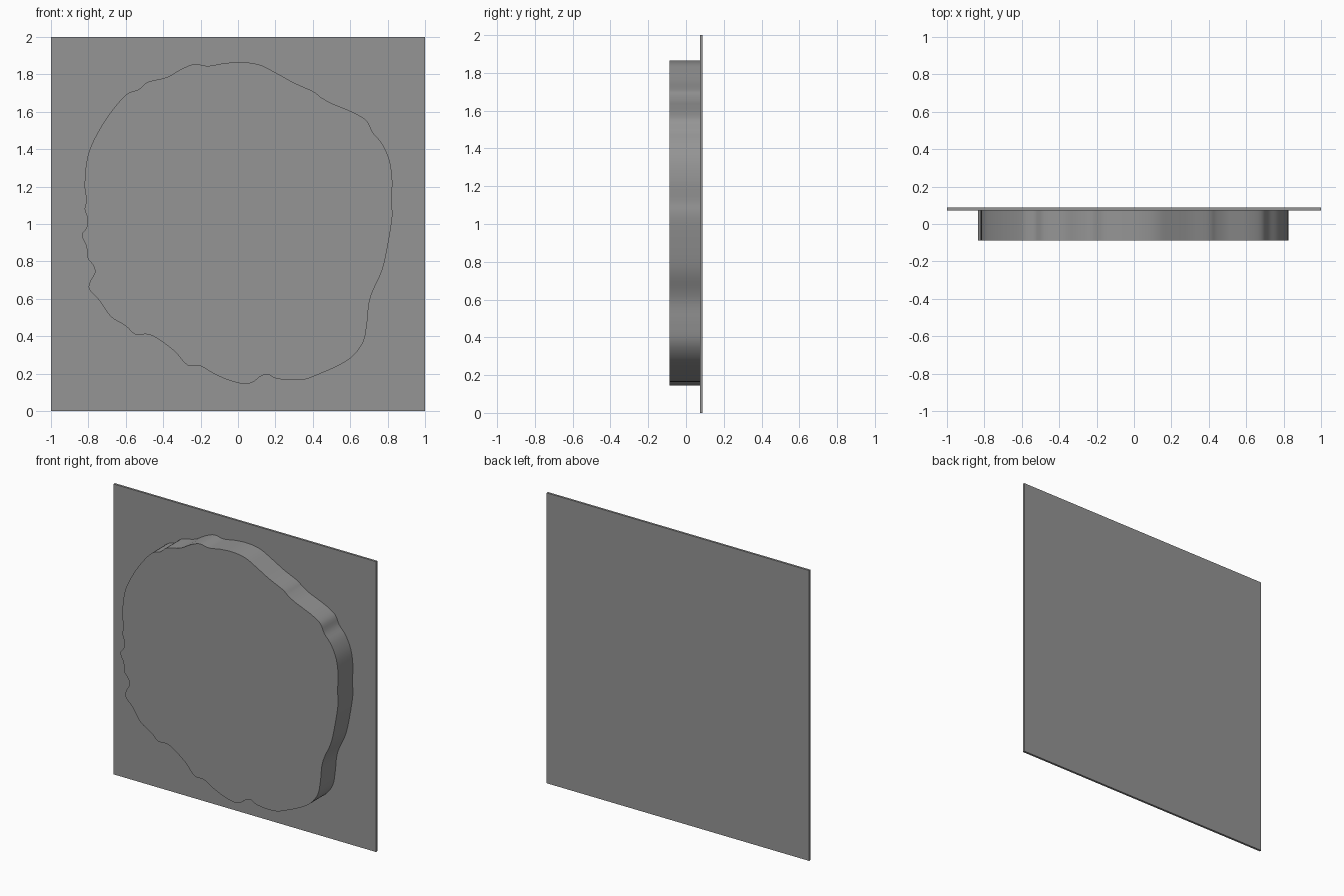
import bpy
import bmesh
from mathutils import Vector

grey = bpy.data.materials.new("mid grey")
grey.diffuse_color = (0.3, 0.3, 0.3, 1)

# Wavy outline control points (x, z), clockwise from the top
OUTLINE = [
    (0.03, 1.865), (0.12, 1.85), (0.20, 1.81), (0.30, 1.755), (0.40, 1.71), (0.44, 1.68),
    (0.49, 1.65), (0.55, 1.625), (0.63, 1.59), (0.69, 1.55), (0.72, 1.49), (0.77, 1.43),
    (0.81, 1.34), (0.825, 1.23), (0.82, 1.12), (0.825, 1.04), (0.80, 0.88), (0.77, 0.75),
    (0.72, 0.64), (0.70, 0.57), (0.69, 0.47), (0.67, 0.37), (0.61, 0.29), (0.53, 0.24),
    (0.44, 0.20), (0.36, 0.17), (0.28, 0.165), (0.20, 0.175), (0.16, 0.195), (0.12, 0.185),
    (0.08, 0.155), (0.03, 0.145), (-0.05, 0.165), (-0.13, 0.20), (-0.20, 0.24), (-0.27, 0.245),
    (-0.34, 0.32), (-0.42, 0.38), (-0.48, 0.41), (-0.55, 0.41), (-0.60, 0.455), (-0.68, 0.505),
    (-0.74, 0.59), (-0.795, 0.65), (-0.79, 0.695), (-0.765, 0.74), (-0.775, 0.78),
    (-0.805, 0.82), (-0.81, 0.88), (-0.835, 0.94), (-0.81, 0.98), (-0.805, 1.03),
    (-0.82, 1.08), (-0.81, 1.13), (-0.82, 1.20), (-0.81, 1.33), (-0.78, 1.43), (-0.70, 1.57),
    (-0.60, 1.69), (-0.53, 1.72), (-0.48, 1.76), (-0.38, 1.785), (-0.30, 1.83),
    (-0.23, 1.855), (-0.16, 1.845), (-0.07, 1.86),
]


def smooth_loop(points, steps):
    """Closed Catmull-Rom curve through the points."""
    pts = [Vector(p) for p in points]
    n = len(pts)
    result = []
    for i in range(n):
        a, b, c, d = (pts[(i + k) % n] for k in (-1, 0, 1, 2))
        for s in range(steps):
            t = s / steps
            result.append(0.5 * (2 * b + (c - a) * t + (2 * a - 5 * b + 4 * c - d) * t * t
                                 + (3 * b - a - 3 * c + d) * t ** 3))
    return result


def slab(name, profile, y_front, y_back):
    """Extrude an x-z profile from y_front to y_back."""
    bm = bmesh.new()
    face = bm.faces.new([bm.verts.new((x, y_front, z)) for x, z in profile])
    out = bmesh.ops.extrude_face_region(bm, geom=[face], use_keep_orig=True)
    for v in out["geom"]:
        if isinstance(v, bmesh.types.BMVert):
            v.co.y = y_back
    bmesh.ops.recalc_face_normals(bm, faces=bm.faces)
    mesh = bpy.data.meshes.new(name)
    bm.to_mesh(mesh)
    bm.free()
    mesh.materials.append(grey)
    obj = bpy.data.objects.new(name, mesh)
    bpy.context.collection.objects.link(obj)
    return obj


# Thin square panel at the back
slab("back_panel", [(-1, 0), (1, 0), (1, 2), (-1, 2)], 0.073, 0.088)

# Raised irregular disc on the front
disc = slab("raised_disc", smooth_loop(OUTLINE, 4), -0.088, 0.073)
bpy.context.view_layer.objects.active = disc
disc.select_set(True)
bpy.ops.object.shade_smooth_by_angle(angle=0.6)
